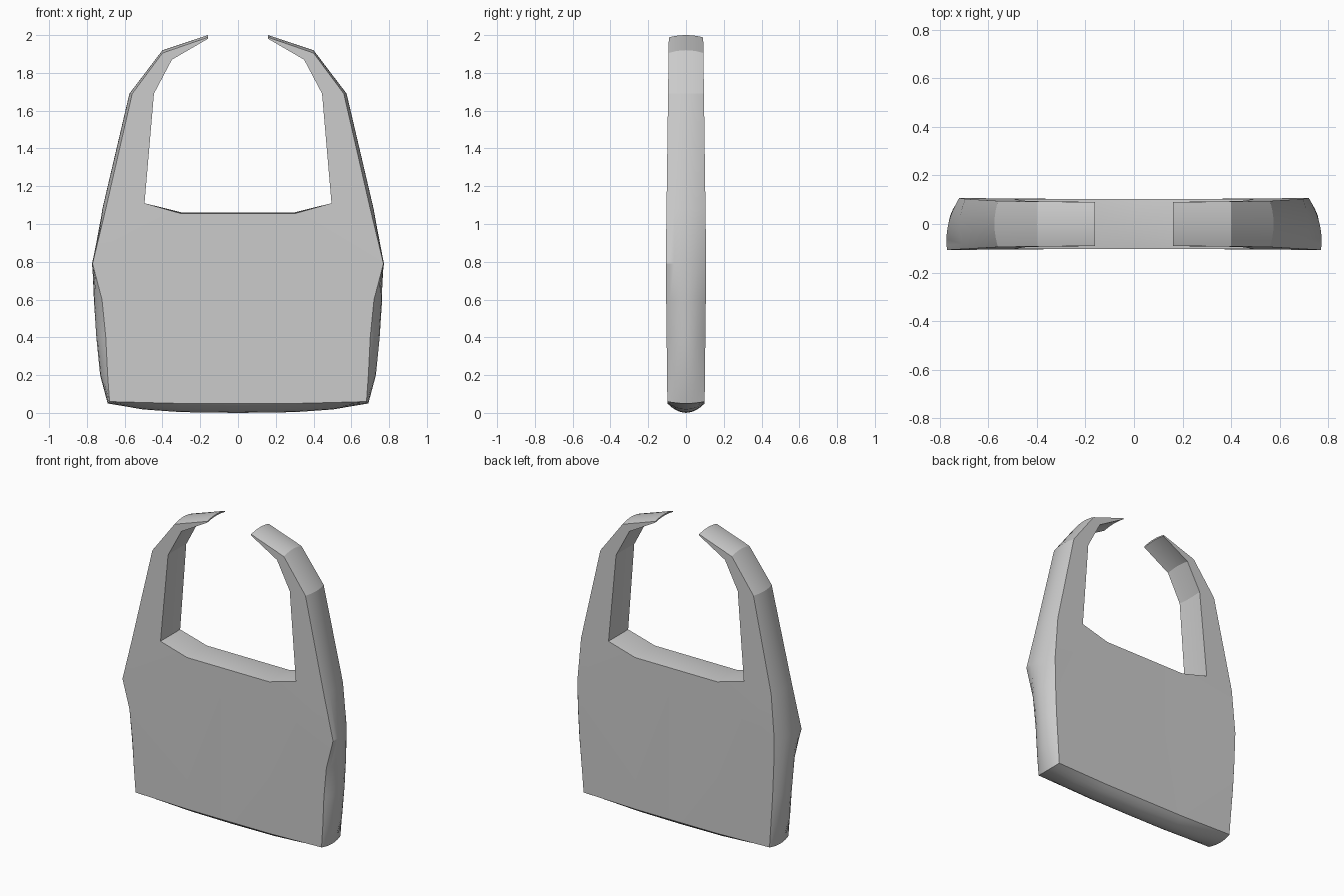
import bpy, bmesh, math

# Right-half outline, bottom centre -> outer edge -> strap tip -> opening:
# (front x, z), (mid-thickness x, z), (back x, z)
HALF = [
    ((0.00, 0.05), (0.00, 0.00), (0.00, 0.05)),
    ((0.30, 0.05), (0.30, 0.004), (0.30, 0.05)),
    ((0.50, 0.055), (0.50, 0.018), (0.50, 0.055)),
    ((0.68, 0.06), (0.69, 0.05), (0.68, 0.06)),
    ((0.69, 0.20), (0.73, 0.20), (0.69, 0.20)),
    ((0.70, 0.40), (0.75, 0.40), (0.705, 0.40)),
    ((0.72, 0.60), (0.763, 0.60), (0.715, 0.60)),
    ((0.77, 0.79), (0.765, 0.79), (0.72, 0.79)),
    ((0.70, 1.08), (0.718, 1.08), (0.695, 1.08)),
    ((0.56, 1.69), (0.575, 1.69), (0.56, 1.69)),
    ((0.40, 1.905), (0.40, 1.92), (0.40, 1.905)),
    ((0.16, 1.988), (0.16, 2.00), (0.16, 1.988)),
    ((0.16, 1.98), (0.16, 1.99), (0.16, 1.98)),
    ((0.35, 1.87), (0.35, 1.88), (0.35, 1.87)),
    ((0.445, 1.69), (0.45, 1.69), (0.445, 1.69)),
    ((0.495, 1.11), (0.495, 1.11), (0.495, 1.11)),
    ((0.30, 1.055), (0.30, 1.062), (0.30, 1.055)),
    ((0.00, 1.055), (0.00, 1.062), (0.00, 1.055)),
]
RINGS = 10


def half_depth(z):
    # the panel is thickest at its widest point
    if z < 0.79:
        return 0.098 + 0.009 * z / 0.79
    return 0.107 - 0.016 * min(1, (z - 0.79) / 1.2)


def blend(f, m, b, t):
    return f * t * (t - 1) / 2 + m * (1 - t * t) + b * t * (t + 1) / 2


def ring(t):
    right = []
    for f, m, b in HALF:
        x, z = (blend(f[i], m[i], b[i], t) for i in (0, 1))
        right.append((x, t * half_depth(z), z))
    left = [(-x, y, z) for x, y, z in right[-2:0:-1]]
    return right + left


bm = bmesh.new()
# Rounded rim: stacked outlines from front to back, denser near the edges
rings = []
for k in range(RINGS + 1):
    t = -math.cos(math.pi * k / RINGS)
    rings.append([bm.verts.new(p) for p in ring(t)])
n = len(rings[0])
for a, b in zip(rings, rings[1:]):
    for i in range(n):
        j = (i + 1) % n
        bm.faces.new((a[i], a[j], b[j], b[i]))

# Flat front and back panels
caps = [bm.faces.new(rings[0]), bm.faces.new(rings[-1])]
bmesh.ops.recalc_face_normals(bm, faces=bm.faces)
bmesh.ops.triangulate(bm, faces=caps)

mesh = bpy.data.meshes.new("open_top_panel")
bm.to_mesh(mesh)
bm.free()
panel = bpy.data.objects.new("open_top_panel", mesh)
bpy.context.collection.objects.link(panel)
bpy.context.view_layer.objects.active = panel
panel.select_set(True)
bpy.ops.object.shade_smooth_by_angle(angle=math.radians(20))
